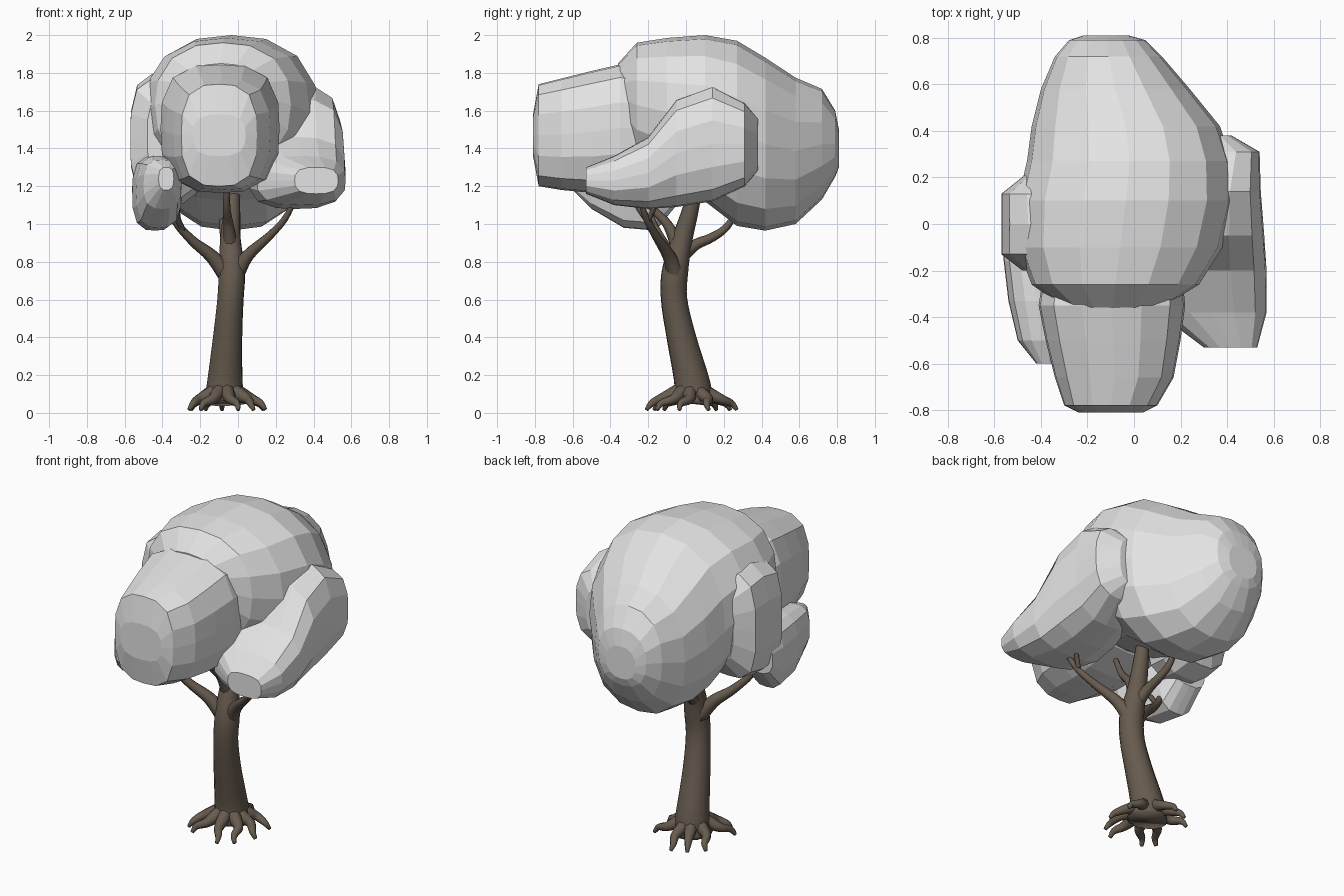
import bpy, bmesh, math, random
from mathutils import Vector

random.seed(4)

def material(name, col):
    m = bpy.data.materials.new(name)
    m.diffuse_color = (*col, 1)
    return m

BARK = material("brown bark", (0.135, 0.105, 0.078))
LEAF = material("pale grey foliage", (0.77, 0.77, 0.77))

def finish(bm, name, mat, smooth):
    bmesh.ops.recalc_face_normals(bm, faces=bm.faces)
    for f in bm.faces:
        f.smooth = smooth
    me = bpy.data.meshes.new(name)
    bm.to_mesh(me)
    bm.free()
    me.materials.append(mat)
    ob = bpy.data.objects.new(name, me)
    bpy.context.collection.objects.link(ob)
    return ob

def skin(bm, rings):
    """Quads between rings, closed at both ends."""
    for r, s in zip(rings, rings[1:]):
        for k in range(len(r)):
            n = (k + 1) % len(r)
            bm.faces.new((r[k], r[n], s[n], s[k]))
    bm.faces.new(rings[0][::-1])
    bm.faces.new(rings[-1])

def spline(pts, steps=4):
    """Catmull-Rom through (x, y, z, radius) points."""
    p = [Vector(q) for q in pts]
    p = [p[0] * 2 - p[1]] + p + [p[-1] * 2 - p[-2]]
    out = []
    for i in range(1, len(p) - 2):
        a, b, c, d = p[i - 1:i + 3]
        for k in range(steps):
            t = k / steps
            out.append(0.5 * (2 * b + (c - a) * t + (2 * a - 5 * b + 4 * c - d) * t * t
                              + (3 * b - a - 3 * c + d) * t ** 3))
    return out + [p[-2]]

def tube(bm, pts, sides=10):
    """Tapered round limb along a smooth path."""
    path = spline(pts)
    rings, u = [], Vector((1, 0.13, 0.07))
    for i, q in enumerate(path):
        t = (path[min(i + 1, len(path) - 1)] - path[max(i - 1, 0)]).to_3d()
        t.normalize()
        u = u - t * u.dot(t)
        if u.length < 0.05:
            u = t.orthogonal()
        u.normalize()
        v = t.cross(u)
        rings.append([bm.verts.new(q.to_3d() + (u * math.cos(a) + v * math.sin(a)) * q.w)
                      for a in (2 * math.pi * k / sides for k in range(sides))])
    skin(bm, rings)

# trunk: leans forward, then curves back into the crown
bm = bmesh.new()
tube(bm, [(-0.07, 0.03, 0.05, 0.115), (-0.07, 0.034, 0.15, 0.096), (-0.055, -0.025, 0.4, 0.078),
          (-0.04, -0.063, 0.6, 0.070), (-0.032, -0.058, 0.75, 0.070), (-0.04, -0.02, 0.92, 0.055),
          (-0.03, 0.03, 1.1, 0.042), (-0.02, 0.08, 1.35, 0.025)], 14)
finish(bm, "trunk", BARK, True)

# roots: a ring of drooping claws around the base
bm = bmesh.new()
N = 9
for i in range(N):
    a = 2 * math.pi * (i + random.uniform(-0.15, 0.15)) / N
    b = a + random.uniform(-0.25, 0.25)
    reach = random.uniform(0.93, 1.0)
    def at(ang, r, z, w):
        return (-0.07 + 0.93 * r * math.cos(ang), 0.025 + r * math.sin(ang), z, w)
    tube(bm, [at(a, 0.04, 0.135, 0.035), at(a, 0.10, 0.098, 0.037),
              at(a, 0.165 * reach, 0.072, 0.027), at(b, 0.22 * reach, 0.05, 0.019),
              at(b, 0.25 * reach, 0.016, 0.010)], 8)
finish(bm, "roots", BARK, True)

# branches: each main limb with thinner forks
LIMBS = {
    "left_branch": [
        [(-0.05, -0.05, 0.72, 0.05), (-0.14, -0.08, 0.83, 0.036), (-0.25, -0.13, 0.92, 0.025),
         (-0.35, -0.19, 1.05, 0.018), (-0.36, -0.22, 1.25, 0.012)],
        [(-0.29, -0.15, 0.96, 0.018), (-0.32, -0.22, 1.04, 0.015), (-0.31, -0.29, 1.14, 0.012)]],
    "right_branch": [
        [(-0.02, -0.05, 0.72, 0.05), (0.05, -0.09, 0.83, 0.035), (0.17, -0.16, 0.94, 0.023),
         (0.25, -0.21, 1.03, 0.018), (0.31, -0.25, 1.15, 0.012)],
        [(0.24, -0.2, 1.02, 0.015), (0.28, -0.17, 1.08, 0.013), (0.34, -0.12, 1.18, 0.01)]],
    "back_branch": [
        [(-0.04, -0.04, 0.82, 0.045), (-0.06, 0.05, 0.89, 0.03), (-0.07, 0.14, 0.93, 0.024),
         (-0.08, 0.22, 0.99, 0.019), (-0.08, 0.3, 1.12, 0.012)]],
    "upper_branch": [
        [(-0.04, -0.04, 0.88, 0.04), (-0.05, -0.1, 1.0, 0.026), (-0.06, -0.18, 1.09, 0.02),
         (-0.06, -0.25, 1.25, 0.012)]],
}
for name, paths in LIMBS.items():
    bm = bmesh.new()
    for p in paths:
        tube(bm, p, 8)
    finish(bm, name, BARK, True)

# crown: faceted lobes lofted front to back through rounded-box sections
def lobe(name, n, stations, sides=16):
    """Each station is (y, x low, x high, z low, z high); n sets squareness."""
    bm = bmesh.new()
    rings = []
    for y, x0, x1, z0, z1 in stations:
        ring = []
        for k in range(sides):
            c, s = (f(2 * math.pi * k / sides) for f in (math.cos, math.sin))
            m = (abs(c) ** n + abs(s) ** n) ** (-1 / n)
            ring.append(bm.verts.new(((x0 + x1) / 2 + c * m * (x1 - x0) / 2, y,
                                      (z0 + z1) / 2 + s * m * (z1 - z0) / 2)))
        rings.append(ring)
    skin(bm, rings)
    finish(bm, name, LEAF, False)

lobe("crown_main", 2.4, [
    (-0.36, -0.30, 0.12, 1.50, 1.85), (-0.26, -0.44, 0.28, 1.30, 1.96),
    (-0.10, -0.50, 0.38, 1.20, 1.985), (0.10, -0.50, 0.43, 1.12, 2.0),
    (0.27, -0.46, 0.42, 0.99, 1.97), (0.42, -0.44, 0.37, 0.965, 1.88),
    (0.58, -0.40, 0.24, 1.00, 1.775), (0.72, -0.34, 0.12, 1.13, 1.715),
    (0.79, -0.28, 0.05, 1.25, 1.60), (0.81, -0.22, -0.02, 1.30, 1.50)])
lobe("crown_front", 3.0, [
    (-0.81, -0.24, 0.04, 1.36, 1.58), (-0.78, -0.30, 0.10, 1.20, 1.74),
    (-0.66, -0.34, 0.17, 1.18, 1.77), (-0.50, -0.38, 0.20, 1.165, 1.81),
    (-0.35, -0.41, 0.22, 1.17, 1.845), (-0.15, -0.38, 0.20, 1.22, 1.80),
    (0.00, -0.20, 0.10, 1.35, 1.65)])
lobe("crown_right", 3.0, [
    (-0.53, 0.30, 0.53, 1.16, 1.30), (-0.38, 0.10, 0.57, 1.10, 1.36),
    (-0.20, 0.05, 0.57, 1.08, 1.46), (-0.05, 0.05, 0.56, 1.09, 1.66),
    (0.14, 0.10, 0.545, 1.12, 1.73), (0.31, 0.20, 0.54, 1.20, 1.64),
    (0.38, 0.25, 0.42, 1.28, 1.56)])
lobe("crown_left", 3.4, [
    (-0.20, -0.48, -0.25, 1.25, 1.68), (-0.13, -0.57, -0.20, 1.13, 1.77),
    (0.00, -0.57, -0.18, 1.10, 1.80), (0.13, -0.57, -0.20, 1.13, 1.78),
    (0.21, -0.47, -0.25, 1.25, 1.68)])
lobe("crown_left_low", 3.0, [
    (-0.60, -0.42, -0.34, 1.18, 1.30), (-0.50, -0.50, -0.30, 1.08, 1.34),
    (-0.33, -0.54, -0.30, 0.98, 1.36), (-0.16, -0.56, -0.32, 0.965, 1.36),
    (-0.05, -0.56, -0.34, 1.10, 1.30)])
